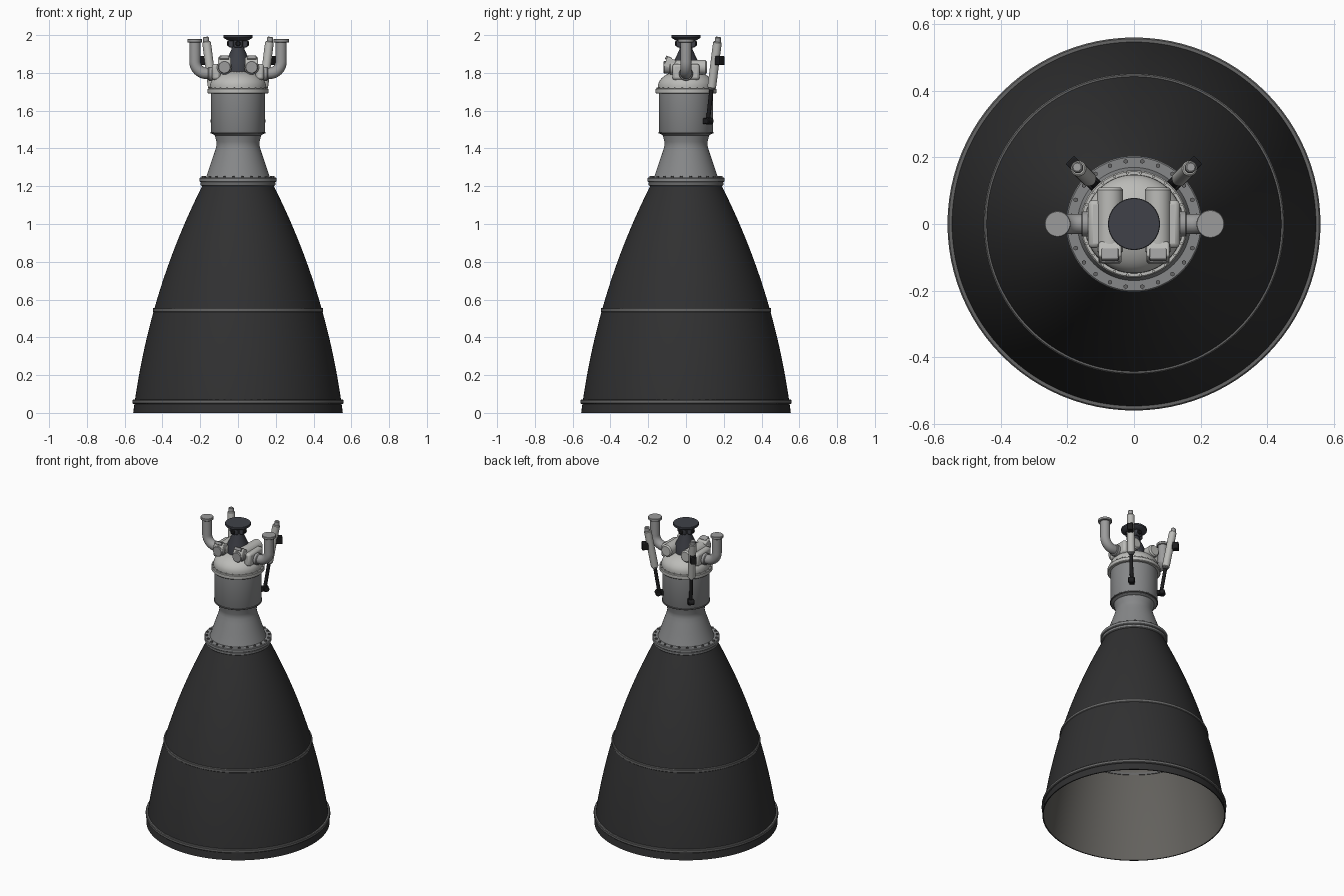
import bpy, bmesh, math
from mathutils import Vector
from mathutils.geometry import interpolate_bezier

if "Cube" in bpy.data.objects:
    bpy.data.objects.remove(bpy.data.objects["Cube"])


def material(name, r, g, b):
    m = bpy.data.materials.new(name)
    m.diffuse_color = (r, g, b, 1)
    m.use_nodes = True
    m.node_tree.nodes["Principled BSDF"].inputs["Base Color"].default_value = m.diffuse_color
    return m


CARBON = material("carbon", 0.03, 0.03, 0.031)
INNER = material("nozzle_inside", 0.125, 0.12, 0.11)
BAND = material("band_grey", 0.13, 0.13, 0.13)
STEEL = material("steel", 0.24, 0.245, 0.25)
PALE = material("pale_metal", 0.5, 0.5, 0.48)
PIPE = material("pipe_grey", 0.33, 0.33, 0.33)
DARK = material("dark_metal", 0.05, 0.053, 0.065)
BLACK = material("black", 0.012, 0.012, 0.013)


def finish(name, bm, mat, bevel=0):
    bmesh.ops.recalc_face_normals(bm, faces=bm.faces)
    me = bpy.data.meshes.new(name)
    bm.to_mesh(me)
    bm.free()
    ob = bpy.data.objects.new(name, me)
    bpy.context.collection.objects.link(ob)
    me.materials.append(mat)
    if bevel:
        mod = ob.modifiers.new("bevel", "BEVEL")
        mod.width, mod.segments = bevel, 2
    bpy.ops.object.select_all(action="DESELECT")
    ob.select_set(True)
    bpy.context.view_layer.objects.active = ob
    bpy.ops.object.shade_smooth_by_angle(angle=math.radians(32))
    return ob


def lathe(name, pts, mat, seg=96, closed=False, centre=(0, 0, 0), axis=(0, 0, 1), inner_from=None):
    """Revolve (radius, height) points about an axis."""
    bm = bmesh.new()
    rot = Vector((0, 0, 1)).rotation_difference(Vector(axis))
    rings = [[bm.verts.new(rot @ Vector((r * math.cos(a), r * math.sin(a), h)) + Vector(centre))
              for a in (2 * math.pi * i / seg for i in range(seg))] for r, h in pts]
    n = len(pts)
    for k in range(n if closed else n - 1):
        a, b = rings[k], rings[(k + 1) % n]
        for i in range(seg):
            j = (i + 1) % seg
            f = bm.faces.new((a[i], a[j], b[j], b[i]))
            f.material_index = int(inner_from is not None and inner_from <= k < n - 1)
    bmesh.ops.remove_doubles(bm, verts=bm.verts, dist=1e-5)
    return finish(name, bm, mat)


def rod(name, p, q, r, mat, seg=32, bevel=0.004):
    """Cylinder with chamfered ends between two points."""
    d = Vector(q) - Vector(p)
    L, c = d.length, min(bevel, r / 2)
    return lathe(name, [(0, 0), (r - c, 0), (r, c), (r, L - c), (r - c, L), (0, L)],
                 mat, seg, centre=p, axis=d.normalized())


def box(name, loc, size, mat, rot=(0, 0, 0), bevel=0.006):
    bm = bmesh.new()
    bmesh.ops.create_cube(bm, size=1)
    bmesh.ops.scale(bm, vec=size, verts=bm.verts)
    ob = finish(name, bm, mat, bevel)
    ob.location, ob.rotation_euler = loc, rot
    return ob


def band(name, r, z0, z1, depth, mat, c=0.004):
    return lathe(name, [(r - depth, z0), (r - c, z0), (r, z0 + c), (r, z1 - c), (r - c, z1), (r - depth, z1)],
                 mat, closed=True)


def bolts(name, count, r, z, size, h, mat):
    bm = bmesh.new()
    for i in range(count):
        a = 2 * math.pi * (i + 0.5) / count
        made = bmesh.ops.create_cone(bm, cap_ends=True, segments=6, radius1=size, radius2=size, depth=h)
        bmesh.ops.translate(bm, verts=made["verts"], vec=(r * math.cos(a), r * math.sin(a), z + h / 2))
    return finish(name, bm, mat)


# Bell nozzle extension, thin wall with a paler inside
curve = interpolate_bezier(*(Vector(p) for p in ((0.555, 0, 0), (0.503, 0.4, 0), (0.393, 0.8, 0), (0.185, 1.21, 0))), 28)
outer = [(p.x, p.y) for p in curve]
inner = [(r - 0.007, z) for r, z in reversed(outer)]
bell = lathe("nozzle_bell", outer + inner, CARBON, seg=128, closed=True, inner_from=len(outer))
bell.data.materials.append(INNER)

# Stiffening bands
band("lower_band", 0.559, 0.048, 0.07, 0.014, BAND)
band("middle_band", 0.451, 0.533, 0.556, 0.014, BAND)

# Nozzle flange
band("nozzle_flange_lower", 0.198, 1.202, 1.222, 0.03, STEEL)
band("nozzle_flange_upper", 0.204, 1.222, 1.246, 0.045, STEEL)
bolts("nozzle_flange_bolts", 24, 0.189, 1.244, 0.007, 0.01, BAND)

# Throat, hollow from below
lathe("throat", [(0, 1.42), (0.095, 1.42), (0.125, 1.33), (0.165, 1.225), (0.178, 1.225), (0.168, 1.25),
                 (0.143, 1.325), (0.124, 1.38), (0.116, 1.405), (0.113, 1.42), (0.114, 1.435),
                 (0.124, 1.475), (0, 1.475)], STEEL)

# Combustion chamber
lathe("chamber", [(0, 1.468), (0.12, 1.468), (0.137, 1.478), (0.143, 1.49), (0.143, 1.69), (0, 1.69)], STEEL)
band("chamber_seam", 0.146, 1.48, 1.488, 0.02, BAND, 0.002)
band("head_flange", 0.161, 1.69, 1.718, 0.03, PALE)
bolts("head_flange_bolts", 24, 0.154, 1.716, 0.0045, 0.007, PALE)

# Injector dome
lathe("injector_dome", [(0.148, 1.71)] + [(0.148 * math.cos(a), 1.73 + 0.085 * math.sin(a))
      for a in (math.pi / 2 * i / 12 for i in range(13))], PALE)

# Gimbal mount
lathe("gimbal_cone", [(0, 1.79), (0.066, 1.79), (0.064, 1.86), (0.034, 1.925), (0.034, 1.975), (0, 1.975)], DARK, 48)
box("gimbal_block_x", (0, 0, 1.955), (0.1, 0.045, 0.04), DARK)
box("gimbal_block_y", (0, 0, 1.955), (0.045, 0.1, 0.04), DARK)
for dx, dy in ((1, 0), (0, 1)):
    rod("gimbal_pin", (-0.058 * dx, -0.058 * dy, 1.955), (0.058 * dx, 0.058 * dy, 1.955), 0.014, BLACK)
lathe("gimbal_plate", [(0, 1.97), (0.05, 1.97), (0.075, 1.984), (0.078, 1.987), (0.078, 1.998), (0.076, 2), (0, 2)], DARK, 64)

for s, side in ((-1, "left"), (1, "right")):
    # Pump bodies either side of the gimbal
    x = 0.072 * s
    rod(side + "_pump", (x, -0.09, 1.83), (x, 0.11, 1.83), 0.039, PALE, bevel=0.008)
    rod(side + "_pump_cap", (x, -0.118, 1.83), (x, -0.08, 1.83), 0.034, PIPE)
    box(side + "_valve", (x, -0.085, 1.85), (0.068, 0.05, 0.055), PALE, (math.radians(-25), 0, 0))
    box(side + "_valve_cap", (x, -0.092, 1.876), (0.05, 0.035, 0.02), PIPE, (math.radians(-25), 0, 0), 0.003)
    box(side + "_manifold", (0.115 * s, 0, 1.805), (0.045, 0.145, 0.085), PALE, bevel=0.014)
    rod(side + "_pipe_collar", (0.13 * s, 0, 1.795), (0.158 * s, 0, 1.795), 0.037, PIPE)

    # Propellant inlet pipe with elbow
    cx, cz, R = 0.165, 1.86, 0.063
    path = [(0.12, 1.797)] + [(cx + R * math.sin(a), cz - R * math.cos(a))
                              for a in (math.pi / 2 * i / 10 for i in range(11))] + [(0.228, 1.97)]
    cu = bpy.data.curves.new(side + "_inlet_pipe", "CURVE")
    cu.dimensions, cu.bevel_depth, cu.bevel_resolution, cu.use_fill_caps = "3D", 0.03, 8, True
    sp = cu.splines.new("POLY")
    sp.points.add(len(path) - 1)
    for pt, (px, pz) in zip(sp.points, path):
        pt.co = (px * s, 0, pz, 1)
    sp.use_smooth = True
    ob = bpy.data.objects.new(side + "_inlet_pipe", cu)
    bpy.context.collection.objects.link(ob)
    cu.materials.append(PIPE)
    rod(side + "_inlet_flange", (0.229 * s, 0, 1.962), (0.229 * s, 0, 1.979), 0.042 if s > 0 else 0.039, PIPE, 48, 0.002)

    # Gimbal actuator, leaning outward along the diagonal
    d = Vector((s, 1, 0)).normalized()

    def at(r, z):
        return d * r + Vector((0, 0, z))
    yaw = math.radians(45 * s)
    rod(side + "_actuator_tip", at(0.236, 1.95), at(0.241, 1.99), 0.016, PIPE)
    rod(side + "_actuator_body", at(0.192, 1.72), at(0.236, 1.965), 0.023, PALE)
    rod(side + "_actuator_collar", at(0.190, 1.71), at(0.194, 1.735), 0.017, STEEL)
    rod(side + "_actuator_rod", at(0.165, 1.55), at(0.192, 1.72), 0.011, BLACK)
    rod(side + "_actuator_joint", at(0.172, 1.545) - Vector((-d.y, d.x, 0)) * 0.02,
        at(0.172, 1.545) + Vector((-d.y, d.x, 0)) * 0.02, 0.018, BLACK)
    box(side + "_actuator_bracket", at(0.15, 1.545), (0.04, 0.03, 0.03), BLACK, (0, 0, yaw if s > 0 else -math.pi / 4), 0.003)
    box(side + "_actuator_motor", at(0.252, 1.865), (0.04, 0.036, 0.048), BLACK,
        (0, 0, yaw), 0.004)
